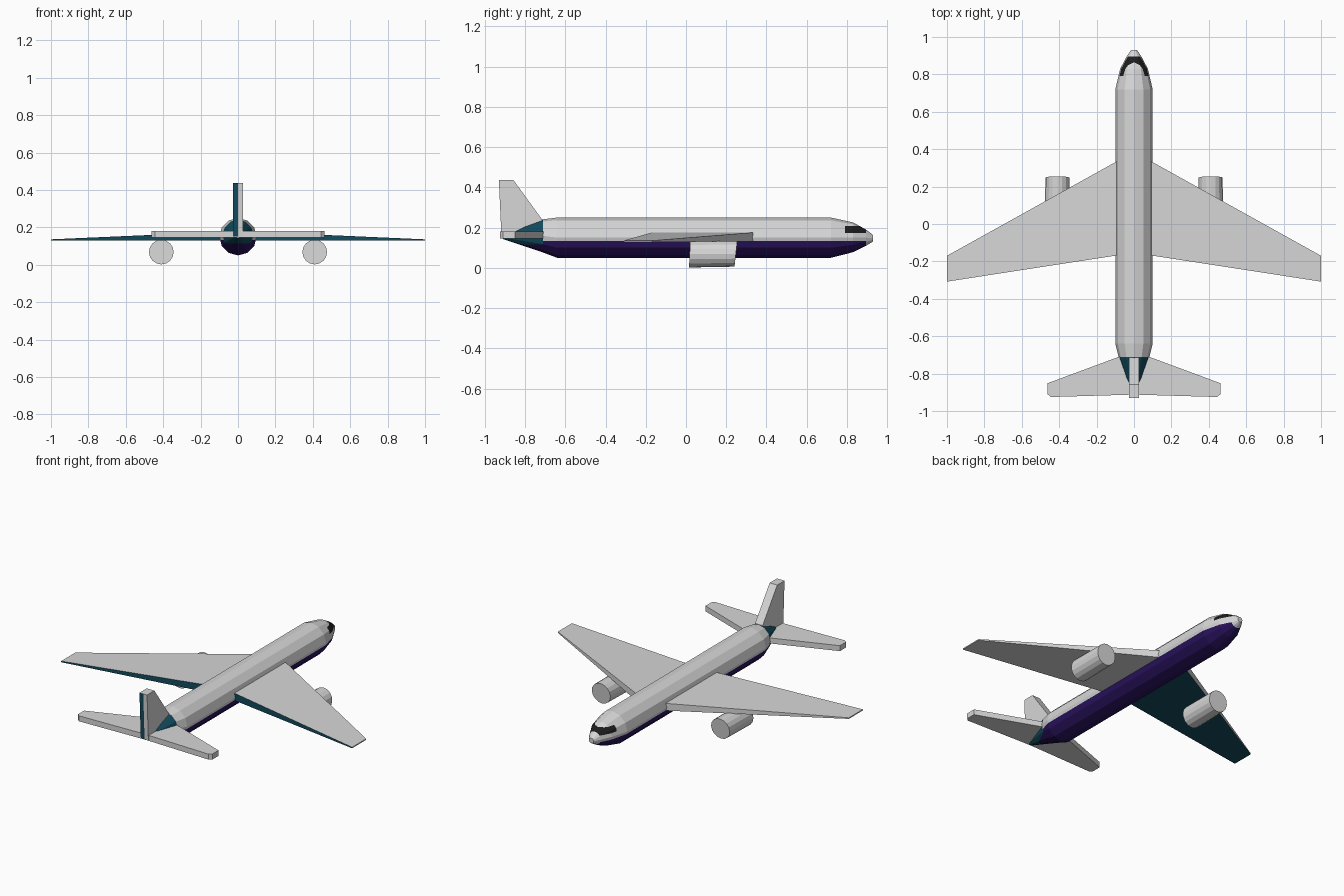
import bpy, bmesh, math
from mathutils import Vector

if "Cube" in bpy.data.objects:
    bpy.data.objects.remove(bpy.data.objects["Cube"])


def material(name, rgb):
    m = bpy.data.materials.new(name)
    m.diffuse_color = (*rgb, 1)
    m.use_nodes = True
    m.node_tree.nodes["Principled BSDF"].inputs["Base Color"].default_value = m.diffuse_color
    return m


GREY = material("light_grey", (0.68, 0.68, 0.68))
PURPLE = material("deep_purple", (0.022, 0.006, 0.11))
TEAL = material("dark_teal", (0.006, 0.07, 0.11))
BLACK = material("window_black", (0.012, 0.012, 0.012))
MATS = [GREY, PURPLE, TEAL, BLACK]


def loft(name, rings, cuts=(), rule=None):
    """Skin equal-length rings of points, cap the ends, cut by planes, colour by rule."""
    bm = bmesh.new()
    loops = [[bm.verts.new(p) for p in ring] for ring in rings]
    n = len(loops[0])
    for a, b in zip(loops, loops[1:]):
        for i in range(n):
            j = (i + 1) % n
            bm.faces.new((a[i], a[j], b[j], b[i]))
    bm.faces.new(loops[0])
    bm.faces.new(loops[-1])
    bmesh.ops.recalc_face_normals(bm, faces=bm.faces[:])
    for axis, value in cuts:
        co, no = Vector(), Vector()
        co[axis], no[axis] = value, 1
        bmesh.ops.bisect_plane(bm, geom=bm.verts[:] + bm.edges[:] + bm.faces[:],
                               plane_co=co, plane_no=no, dist=1e-5)
    bm.normal_update()
    if rule:
        for f in bm.faces:
            f.material_index = rule(f.calc_center_median(), f.normal)
    mesh = bpy.data.meshes.new(name)
    bm.to_mesh(mesh)
    bm.free()
    for m in MATS:
        mesh.materials.append(m)
    ob = bpy.data.objects.new(name, mesh)
    bpy.context.collection.objects.link(ob)
    return ob


def circle(x, y, z, r, n, lean=0.0):
    pts = []
    for i in range(n):
        a = 2 * math.pi * i / n
        pts.append((x + r * math.cos(a), y + lean * math.sin(a), z + r * math.sin(a)))
    return pts


def slab(x, front, back, low, high):
    return [(x, front, low), (x, front, high), (x, back, high), (x, back, low)]


# Fuselage: twelve-sided tube with purple belly, teal tail cone and cockpit glass
def fuselage_colour(c, n):
    if c.y > 0.79 and c.y < 0.9 and 0.173 < c.z < 0.207:
        return 3
    if c.y < -0.71 and c.z > 0.115:
        return 2
    if c.z < 0.133 and c.y < 0.895:
        return 1
    return 0


profile = [(-0.91, 0.157, 0.014), (-0.72, 0.16, 0.08), (-0.64, 0.15, 0.1), (0.72, 0.15, 0.1),
           (0.83, 0.152, 0.074), (0.895, 0.15, 0.04), (0.93, 0.147, 0.016)]
loft("fuselage", [circle(0, y, z, r, 12) for y, z, r in profile],
     [(2, 0.133), (2, 0.115), (2, 0.173), (2, 0.207), (1, -0.71), (1, 0.79), (1, 0.895)],
     fuselage_colour)


# Wings: teal trailing edges, teal underside on one wing
def wing_colour(c, n):
    if n.y < -0.7 or (n.z < -0.7 and c.x < 0):
        return 2
    return 0


for side, label in ((-1, "left"), (1, "right")):
    loft(label + "_wing",
         [slab(0, 0.386, -0.154, 0.131, 0.18), slab(side, -0.17, -0.308, 0.129, 0.136)],
         rule=wing_colour)
    # Tailplane half
    loft(label + "_tailplane",
         [slab(0, -0.68, -0.912, 0.146, 0.18), slab(side * 0.445, -0.845, -0.925, 0.146, 0.18),
          slab(side * 0.462, -0.851, -0.91, 0.146, 0.18)])
    # Engine with slightly slanted ends
    loft(label + "_engine",
         [circle(side * 0.41, 0.018, 0.068, 0.066, 16, 0.003),
          circle(side * 0.41, 0.248, 0.07, 0.064, 16, 0.007)])

# Tail fin: half of the trailing edge is teal
fin = [(-0.93, 0.437), (-0.858, 0.437), (-0.715, 0.24), (-0.715, 0.15), (-0.917, 0.15)]
loft("tail_fin", [[(x, y, z) for y, z in fin] for x in (-0.026, 0.026)], [(0, 0.0)],
     lambda c, n: 2 if n.y < -0.7 and c.x < 0 else 0)
